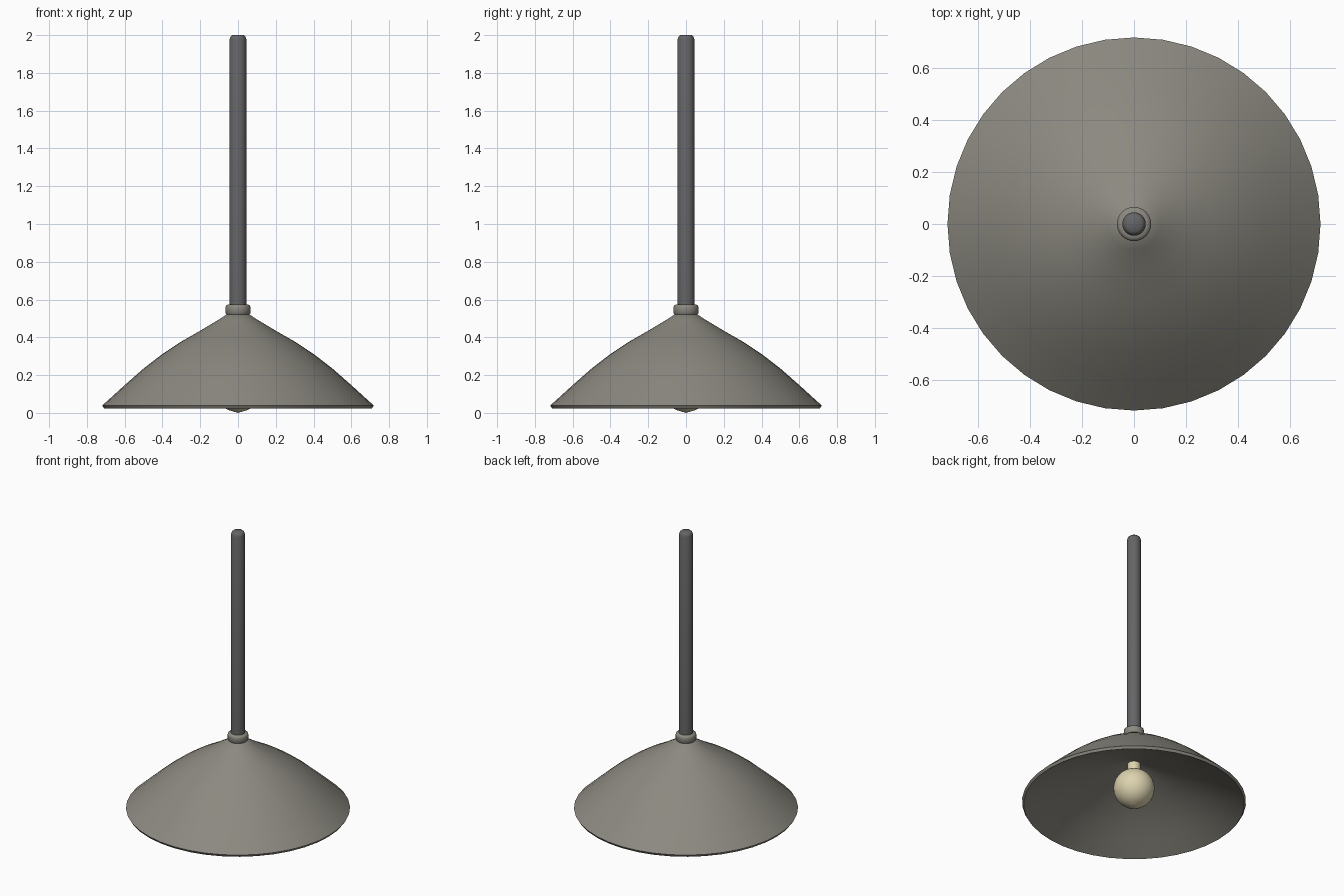
import bpy, bmesh, math

if "Cube" in bpy.data.objects:
    bpy.data.objects.remove(bpy.data.objects["Cube"])


def material(name, rgb):
    m = bpy.data.materials.new(name)
    m.diffuse_color = (*rgb, 1)
    m.use_nodes = True
    m.node_tree.nodes["Principled BSDF"].inputs["Base Color"].default_value = m.diffuse_color
    return m


def lathe(name, profile, sides, mat, angle=35):
    """Revolve (radius, z) points, listed top to bottom, about the z axis."""
    bm = bmesh.new()
    rings = []
    for r, z in profile:
        n = 1 if r == 0 else sides
        rings.append([bm.verts.new((r * math.cos(2 * math.pi * i / sides),
                                    r * math.sin(2 * math.pi * i / sides), z))
                      for i in range(n)])
    for a, b in zip(rings, rings[1:]):
        for i in range(sides):
            j = (i + 1) % sides
            quad = [a[i % len(a)], b[i % len(b)], b[j % len(b)], a[j % len(a)]]
            bm.faces.new(list(dict.fromkeys(quad)))
    mesh = bpy.data.meshes.new(name)
    bm.to_mesh(mesh)
    bm.free()
    mesh.materials.append(mat)
    ob = bpy.data.objects.new(name, mesh)
    bpy.context.collection.objects.link(ob)
    bpy.context.view_layer.objects.active = ob
    ob.select_set(True)
    bpy.ops.object.shade_smooth_by_angle(angle=math.radians(angle))
    ob.select_set(False)
    return ob


metal = material("shade_metal", (0.26, 0.25, 0.215))
dark = material("rod_metal", (0.13, 0.13, 0.135))
glow = material("bulb_glass", (0.72, 0.65, 0.43))

# Flared shade: outer skin, lip, shallower inner ceiling
outer = [(0.055, 0.525), (0.10, 0.495), (0.20, 0.435), (0.30, 0.378),
         (0.40, 0.312), (0.50, 0.235), (0.60, 0.147), (0.719, 0.039)]
inner = [(r * 0.985, 0.022 + (z - 0.039) * 0.6) for r, z in reversed(outer)]
lathe("shade", [(0, 0.53)] + outer + inner + [(0, 0.32)], 40, metal)

# Collar where the rod meets the shade
lathe("collar", [(0, 0.574), (0.053, 0.574), (0.063, 0.568), (0.066, 0.559),
                 (0.066, 0.528), (0.058, 0.518), (0, 0.518)], 32, metal, 50)

# Hanging rod with rounded top
lathe("rod", [(0, 2.0), (0.030, 2.0), (0.040, 1.991), (0.045, 1.975),
              (0.045, 0.55), (0, 0.55)], 32, dark, 50)

# Round bulb with a short neck
R, zc = 0.132, 0.137
ball = [(R * math.sin(math.pi * k / 16), zc + R * math.cos(math.pi * k / 16))
        for k in range(1, 16)]
lathe("bulb", [(0, zc + R)] + ball + [(0, 0.0)], 32, glow)
lathe("bulb_neck", [(0, 0.33), (0.043, 0.33), (0.043, 0.25), (0, 0.25)],
      24, glow, 50)
